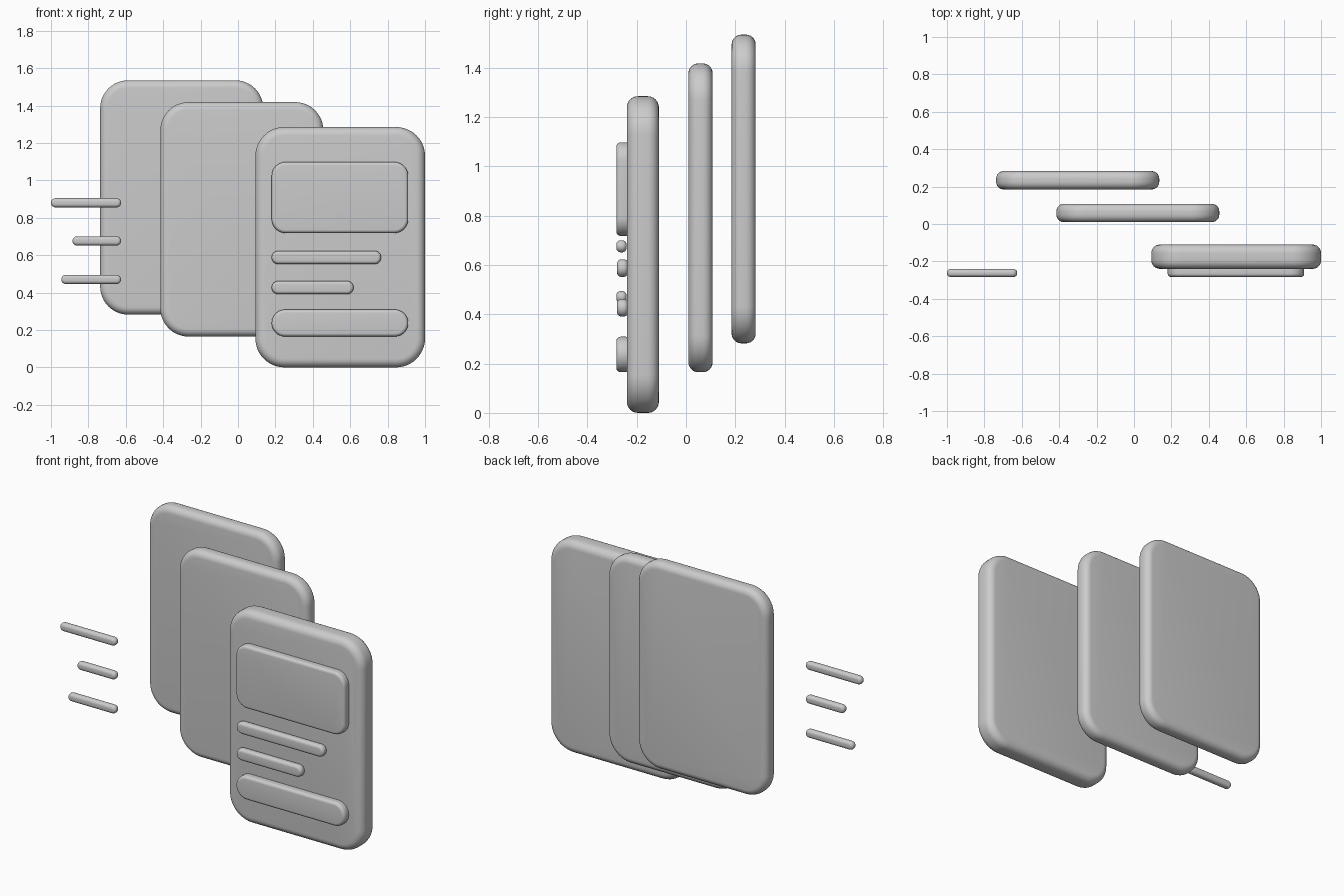
import bpy, bmesh
from math import sin, cos, pi

if "Cube" in bpy.data.objects:
    bpy.data.objects.remove(bpy.data.objects["Cube"])

CORNER_STEPS, BEVEL_STEPS = 12, 6


def outline(x0, x1, z0, z1, r):
    """Rounded rectangle points in the XZ plane."""
    pts = []
    corners = ((x1 - r, z1 - r), (x0 + r, z1 - r), (x0 + r, z0 + r), (x1 - r, z0 + r))
    for k, (cx, cz) in enumerate(corners):
        for i in range(CORNER_STEPS + 1):
            a = (k + i / CORNER_STEPS) * pi / 2
            pts.append((cx + r * cos(a), cz + r * sin(a)))
    return pts


def slab(name, x, y, z, radius, bevel):
    """Rounded slab with softened front and back rims."""
    arc = [i / BEVEL_STEPS * pi / 2 for i in range(BEVEL_STEPS + 1)]
    front = [(bevel * (1 - sin(a)), y[0] + bevel * (1 - cos(a))) for a in arc]
    back = [(inset, y[0] + y[1] - yy) for inset, yy in reversed(front)]
    bm = bmesh.new()
    rings = []
    for inset, yy in front + back:
        pts = outline(x[0] + inset, x[1] - inset, z[0] + inset, z[1] - inset, radius - inset)
        rings.append([bm.verts.new((px, yy, pz)) for px, pz in pts])
    n = len(rings[0])
    for a, b in zip(rings, rings[1:]):
        for i in range(n):
            j = (i + 1) % n
            bm.faces.new((a[i], a[j], b[j], b[i]))
    bm.faces.new(rings[0])
    bm.faces.new(rings[-1][::-1])
    bmesh.ops.remove_doubles(bm, verts=bm.verts, dist=1e-5)
    bmesh.ops.recalc_face_normals(bm, faces=bm.faces)
    mesh = bpy.data.meshes.new(name)
    bm.to_mesh(mesh)
    bm.free()
    ob = bpy.data.objects.new(name, mesh)
    bpy.context.collection.objects.link(ob)
    bpy.ops.object.select_all(action='DESELECT')
    ob.select_set(True)
    bpy.context.view_layer.objects.active = ob
    bpy.ops.object.shade_smooth_by_angle()
    return ob


# Three staggered cards
slab("back_card", (-0.737, 0.135), (0.185, 0.283), (0.282, 1.535), 0.15, 0.04)
slab("middle_card", (-0.415, 0.456), (0.01, 0.108), (0.165, 1.418), 0.15, 0.04)
slab("front_card", (0.093, 1.0), (-0.24, -0.11), (0.0, 1.285), 0.155, 0.045)

# Raised details on the front card
slab("picture_panel", (0.18, 0.91), (-0.283, -0.225), (0.718, 1.098), 0.075, 0.018)
slab("text_bar_long", (0.18, 0.765), (-0.28, -0.235), (0.552, 0.623), 0.035, 0.018)
slab("text_bar_short", (0.18, 0.618), (-0.28, -0.235), (0.391, 0.462), 0.035, 0.018)
slab("button", (0.18, 0.91), (-0.283, -0.225), (0.165, 0.309), 0.072, 0.018)

# Floating motion lines at the left
for i, (x0, zc) in enumerate(((-1.0, 0.88), (-0.885, 0.676), (-0.945, 0.47))):
    slab(f"motion_line_{i + 1}", (x0, -0.625), (-0.283, -0.241), (zc - 0.0245, zc + 0.0245), 0.0245, 0.018)
